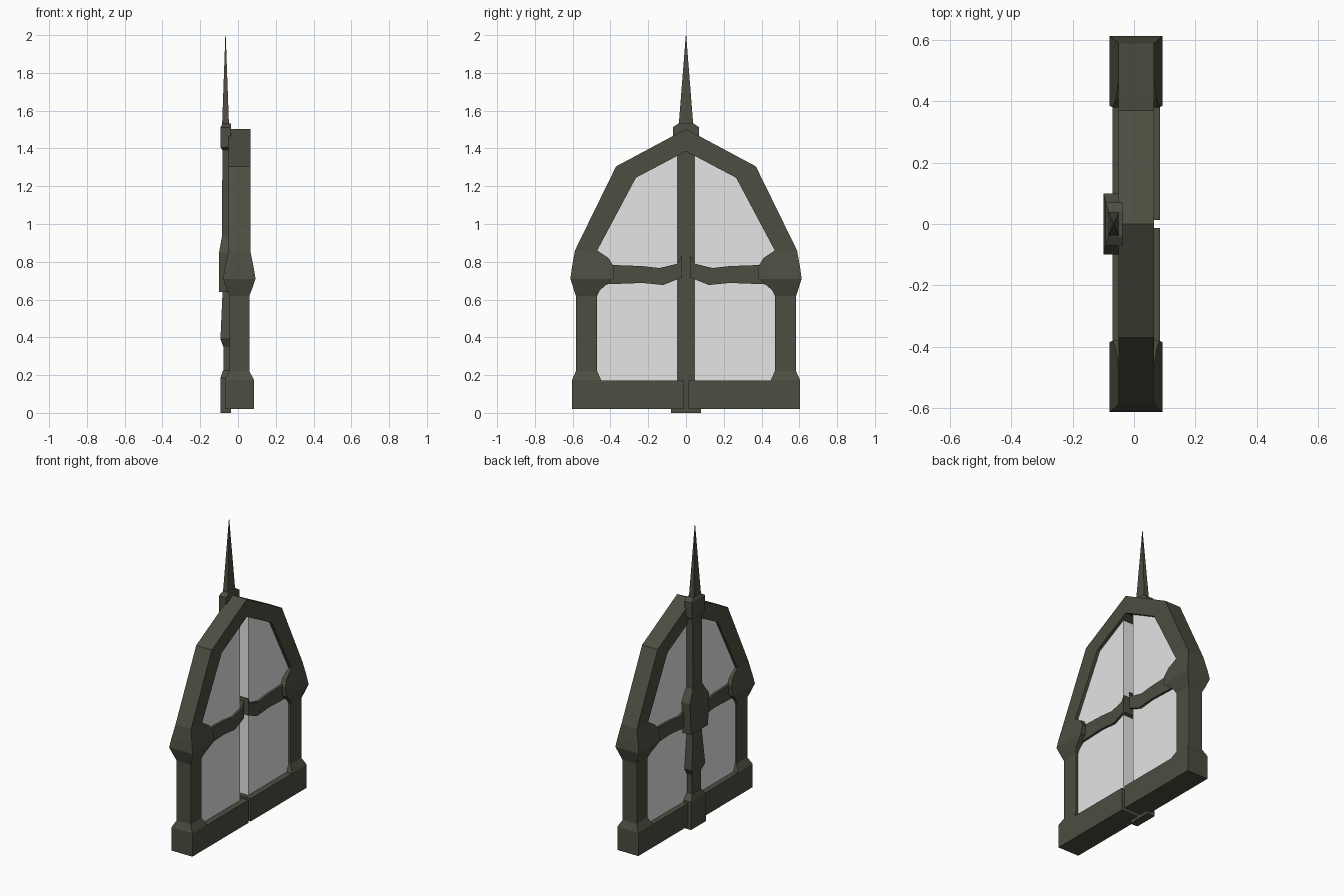
import bpy, bmesh


def material(name, rgb):
    m = bpy.data.materials.new(name)
    m.diffuse_color = (*rgb, 1)
    return m


IRON = material("dark olive iron", (0.075, 0.074, 0.053))
GLASS = material("pale glass", (0.78, 0.78, 0.78))


def skin(name, rings, mat):
    """Join matching point rings into a closed flat-faced solid."""
    bm = bmesh.new()
    loops = [[bm.verts.new(p) for p in r] for r in rings]
    n = len(loops[0])
    for a, b in zip(loops, loops[1:]):
        for i in range(n):
            bm.faces.new((a[i], a[(i + 1) % n], b[(i + 1) % n], b[i]))
    bm.faces.new(loops[0])
    bm.faces.new(loops[-1])
    bmesh.ops.recalc_face_normals(bm, faces=bm.faces)
    mesh = bpy.data.meshes.new(name)
    bm.to_mesh(mesh)
    bm.free()
    mesh.materials.append(mat)
    obj = bpy.data.objects.new(name, mesh)
    bpy.context.collection.objects.link(obj)
    return obj


def stack(name, levels, side=1):
    """Rectangular sections (z, x0, x1, y0, y1) lofted upward."""
    return skin(name, [[(x0, side * y0, z), (x1, side * y0, z),
                        (x1, side * y1, z), (x0, side * y1, z)]
                       for z, x0, x1, y0, y1 in levels], IRON)


def plate(name, outline, x0, x1, mat, side=1):
    """Outline (y, z) extruded along x."""
    return skin(name, [[(x, side * y, z) for y, z in outline] for x in (x0, x1)], mat)


for side, tag in ((1, "right"), (-1, "left")):
    # side post with foot, shaft and swollen shoulder
    stack("side_post_" + tag, [
        (0.02, -0.07, 0.085, 0.44, 0.603),
        (0.175, -0.07, 0.085, 0.45, 0.603),
        (0.22, -0.045, 0.06, 0.47, 0.583),
        (0.62, -0.045, 0.06, 0.47, 0.583),
        (0.65, -0.058, 0.072, 0.455, 0.593),
        (0.71, -0.08, 0.093, 0.385, 0.612),
        (0.77, -0.069, 0.083, 0.38, 0.604),
        (0.82, -0.058, 0.073, 0.41, 0.595),
        (0.86, -0.05, 0.065, 0.47, 0.588)], side)
    # bottom rail half
    stack("bottom_rail_" + tag, [(0.02, -0.07, 0.085, 0.013, 0.46),
                                 (0.172, -0.07, 0.085, 0.013, 0.46)], side)
    # pointed arch half
    plate("arch_" + tag, [(0.47, 0.86), (0.588, 0.86), (0.37, 1.305), (0, 1.503),
                          (0, 1.385), (0.265, 1.245)], -0.05, 0.065, IRON, side)
    # crossbar half
    plate("crossbar_" + tag, [(0.025, 0.715), (0.12, 0.677), (0.23, 0.688), (0.44, 0.68),
                              (0.44, 0.785), (0.23, 0.777), (0.14, 0.767),
                              (0.045, 0.79), (0.025, 0.83)], -0.05, 0.06, IRON, side)
    # thick glass pane half
    plate("glass_pane_" + tag, [(0.045, 0.15), (0.5, 0.15), (0.5, 0.87),
                                (0.29, 1.26), (0.045, 1.4)], -0.035, 0.045, GLASS, side)


def spine(name, levels):
    """Centred sections (z, back x, half width)."""
    return stack(name, [(z, x, -0.038, -w, w) for z, x, w in levels])


# central spine on the back: foot, tapered posts, boss and cap
spine("spine_foot", [(0, -0.093, 0.08), (0.185, -0.093, 0.08), (0.225, -0.08, 0.046)])
spine("spine_lower", [(0.2, -0.078, 0.046), (0.35, -0.078, 0.046), (0.39, -0.093, 0.07),
                      (0.64, -0.082, 0.046)])
spine("spine_boss", [(0.64, -0.1, 0.09), (0.85, -0.1, 0.1), (0.93, -0.086, 0.05)])
spine("spine_upper", [(0.9, -0.086, 0.047), (1.41, -0.082, 0.052)])
spine("spine_cap", [(1.39, -0.082, 0.05), (1.405, -0.092, 0.07), (1.512, -0.092, 0.07),
                    (1.532, -0.082, 0.04)])
# needle spire
stack("spire", [(1.53, -0.084, -0.048, -0.038, 0.038),
                (2.0, -0.067, -0.065, -0.001, 0.001)])
